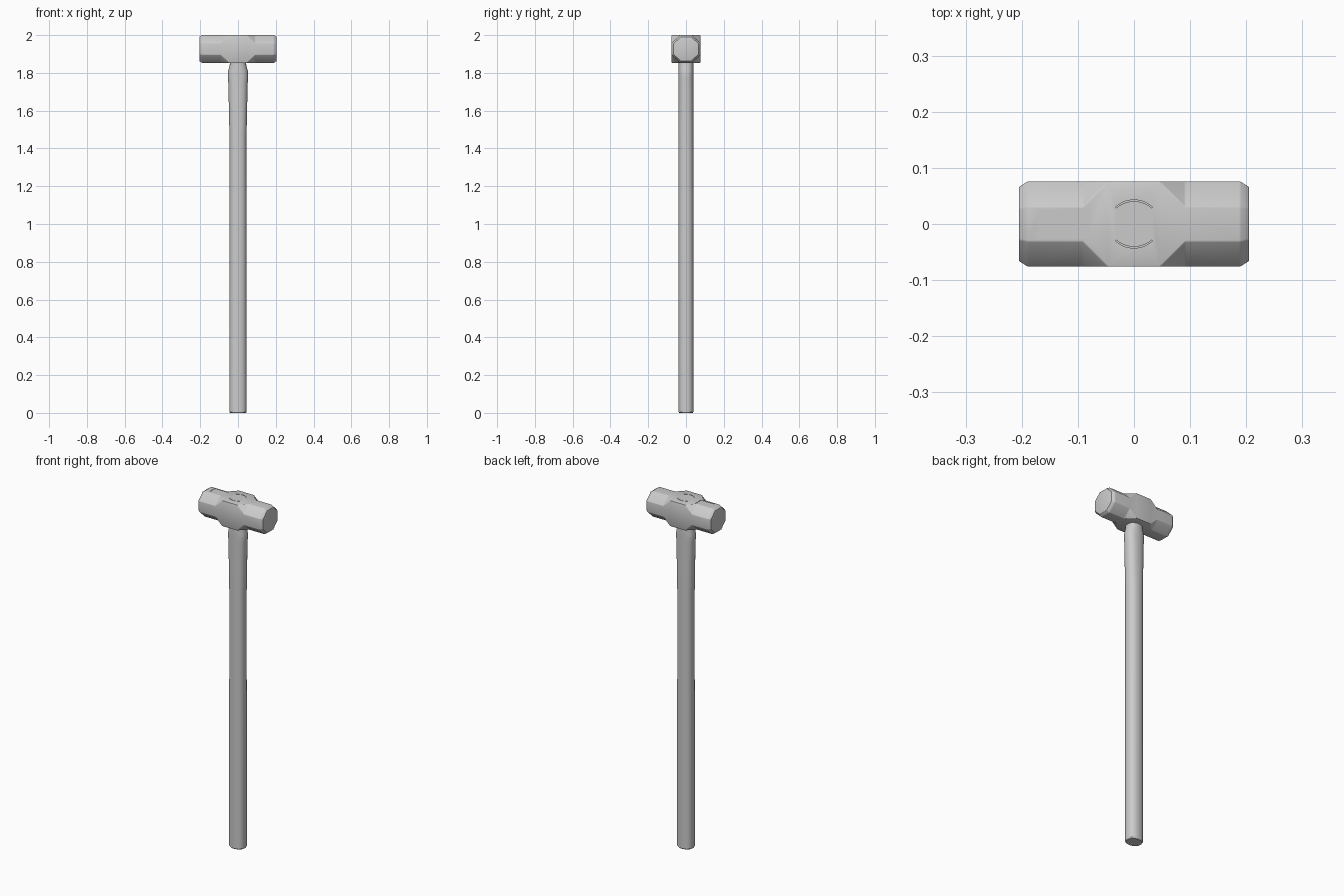
import bpy, bmesh, math

cube = bpy.data.objects.get("Cube")
if cube:
    bpy.data.objects.remove(cube, do_unlink=True)

GREY = (0.6, 0.6, 0.6, 1.0)
grey = bpy.data.materials.new("plain grey")
grey.use_nodes = True
grey.diffuse_color = GREY
grey.node_tree.nodes["Principled BSDF"].inputs["Base Color"].default_value = GREY


def make_object(name, bm):
    bmesh.ops.recalc_face_normals(bm, faces=bm.faces)
    mesh = bpy.data.meshes.new(name)
    bm.to_mesh(mesh)
    bm.free()
    obj = bpy.data.objects.new(name, mesh)
    bpy.context.collection.objects.link(obj)
    mesh.materials.append(grey)
    return obj


def activate(obj):
    bpy.ops.object.select_all(action='DESELECT')
    obj.select_set(True)
    bpy.context.view_layer.objects.active = obj


def prism(bm, outline, z0, z1):
    """Closed prism from a flat outline of (x, y) points."""
    face = bm.faces.new([bm.verts.new((x, y, z0)) for x, y in outline])
    extruded = bmesh.ops.extrude_face_region(bm, geom=[face])["geom"]
    bmesh.ops.translate(bm, vec=(0, 0, z1 - z0),
                        verts=[v for v in extruded if isinstance(v, bmesh.types.BMVert)])


# Head: square block in the middle, octagonal arms, chamfered striking faces
HALF_Y, HALF_Z, FLAT, MID_Z = 0.076, 0.0735, 0.031, 1.9265


def octagon(bm, x, flat, scale=1.0):
    hy, hz = HALF_Y * scale, HALF_Z * scale
    pts = [(hy, flat), (flat, hz), (-flat, hz), (-hy, flat),
           (-hy, -flat), (-flat, -hz), (flat, -hz), (hy, -flat)]
    return [bm.verts.new((x, y, MID_Z + z)) for y, z in pts]


def square(bm, x):
    pts = [(HALF_Y, HALF_Z), (-HALF_Y, HALF_Z), (-HALF_Y, -HALF_Z), (HALF_Y, -HALF_Z)]
    return [bm.verts.new((x, y, MID_Z + z)) for y, z in pts]


bm = bmesh.new()
squares = {s: square(bm, s * 0.046) for s in (-1, 1)}
for i in range(4):
    j = (i + 1) % 4
    bm.faces.new((squares[-1][i], squares[-1][j], squares[1][j], squares[1][i]))
for s, sq in squares.items():
    inner = octagon(bm, s * 0.091, FLAT)
    outer = octagon(bm, s * 0.189, FLAT)
    end = octagon(bm, s * 0.205, FLAT * 0.9, 0.87)
    # Corner triangles and flats leading from the square to the octagon
    for i in range(4):
        a, b, c = inner[2 * i], inner[2 * i + 1], inner[(2 * i + 2) % 8]
        bm.faces.new((sq[i], a, b))
        bm.faces.new((sq[i], b, c, sq[(i + 1) % 4]))
    for r0, r1 in ((inner, outer), (outer, end)):
        for i in range(8):
            j = (i + 1) % 8
            bm.faces.new((r0[i], r0[j], r1[j], r1[i]))
    bm.faces.new(end)
bmesh.ops.dissolve_limit(bm, angle_limit=0.01, verts=bm.verts, edges=bm.edges)
head = make_object("hammer_head", bm)

bevel = head.modifiers.new("soft edges", 'BEVEL')
bevel.width = 0.002
bevel.segments = 2
bevel.limit_method = 'ANGLE'
bevel.angle_limit = math.radians(20)

# Shallow recesses in the top: a rectangular panel and two tapered arcs
bm = bmesh.new()
prism(bm, [(-0.165, -0.024), (-0.080, -0.024), (-0.080, 0.027), (-0.165, 0.027)], 1.998, 2.01)
for s in (-1, 1):
    angles = [math.radians(47 + 86 * i / 12) for i in range(13)]
    rim = [(0.048 * math.cos(a), s * (0.048 * math.sin(a) - 0.005)) for a in angles]
    inner_rim = [(0.047 * math.cos(a), s * (0.0455 * math.sin(a) - 0.005))
                 for a in reversed(angles)]
    prism(bm, rim + inner_rim, 1.997, 2.01)
cutter = make_object("top_recess_cutter", bm)
cutter.hide_render = True
cut = head.modifiers.new("top recesses", 'BOOLEAN')
cut.operation = 'DIFFERENCE'
cut.solver = 'EXACT'
cut.object = cutter
activate(head)
for name in [m.name for m in head.modifiers]:
    bpy.ops.object.modifier_apply(modifier=name)
bpy.data.objects.remove(cutter, do_unlink=True)
bpy.ops.object.shade_smooth_by_angle(angle=math.radians(25))

# Handle: slightly squared oval, swelling to a shoulder under the head
PROFILE = [  # height, half width in x, half width in y
    (0.0, 0.042, 0.036), (0.006, 0.046, 0.040), (1.36, 0.045, 0.040),
    (1.46, 0.045, 0.040), (1.60, 0.048, 0.040), (1.74, 0.051, 0.040),
    (1.77, 0.053, 0.040), (1.79, 0.054, 0.040), (1.81, 0.052, 0.040),
    (1.835, 0.045, 0.039), (1.85, 0.043, 0.039), (1.88, 0.042, 0.039)]
SIDES = 32


def rounded(v, power=0.86):
    return math.copysign(abs(v) ** power, v)


bm = bmesh.new()
rings = []
for z, rx, ry in PROFILE:
    ring = []
    for i in range(SIDES):
        a = 2 * math.pi * i / SIDES
        ring.append(bm.verts.new((rx * rounded(math.cos(a)), ry * rounded(math.sin(a)), z)))
    rings.append(ring)
for low, high in zip(rings, rings[1:]):
    for i in range(SIDES):
        j = (i + 1) % SIDES
        bm.faces.new((low[i], low[j], high[j], high[i]))
bm.faces.new(rings[0])
bm.faces.new(rings[-1])
handle = make_object("handle", bm)
activate(handle)
bpy.ops.object.shade_smooth_by_angle(angle=math.radians(30))
